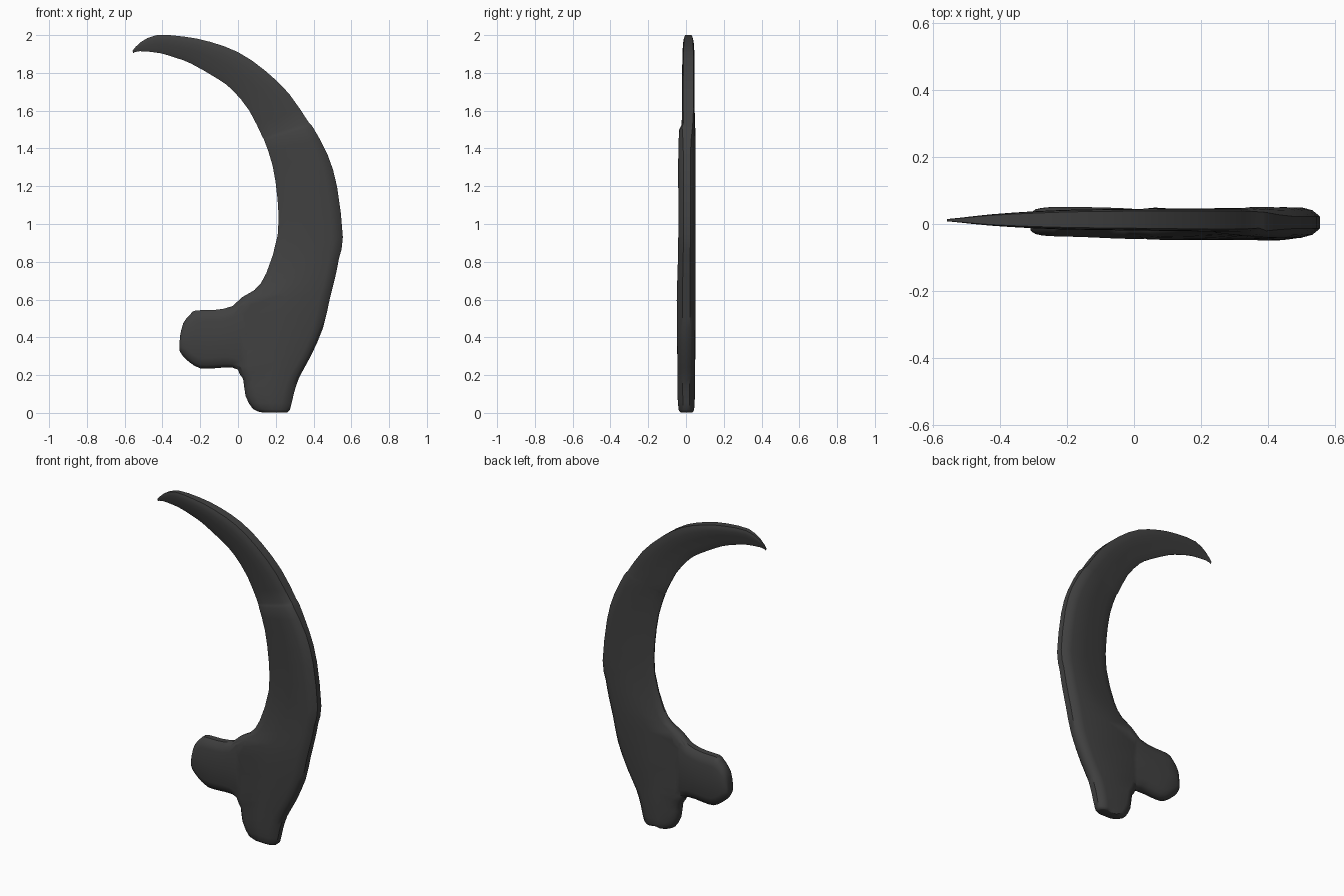
import bpy
import bmesh
from mathutils import Vector

default = bpy.data.objects.get("Cube")
if default:
    bpy.data.objects.remove(default, do_unlink=True)

# Single dark horn colour
horn = bpy.data.materials.new("dark horn")
horn.use_nodes = True
colour = (0.052, 0.052, 0.052, 1.0)
horn.diffuse_color = colour
bsdf = horn.node_tree.nodes["Principled BSDF"]
bsdf.inputs["Base Color"].default_value = colour
bsdf.inputs["Roughness"].default_value = 0.8


def ramp(value, start, end):
    return min(1, max(0, (value - start) / (end - start)))


def mix(a, b, t):
    return a + (b - a) * t


def section(row, valley):
    """Cross-section: wedge towards the inner edge, ridge near the outer one."""
    ax, az, bx, bz, front, back = row
    a, b = Vector((ax, 0, az)), Vector((bx, 0, bz))
    across = (b - a).normalized()
    width = (b - a).length
    soft = min(0.055, width * 0.25)
    middle, half = (front + back) / 2, (back - front) / 2
    wedge = ramp(az, 0.45, 0.8)
    upper = ramp(az, 1.35, 1.5)
    rim = mix(0.4, 0.8, upper)
    shoulder = mix(0.8, 0.95, upper)
    edge = mix(0.3, 0.08, wedge)
    # distance from the inner edge, front share, back share of half thickness
    profile = [
        (0, edge, edge),
        (soft * 0.35, mix(0.74, 0.28, wedge), mix(0.74, 0.25, wedge)),
        (soft, mix(1, 0.5, wedge), mix(1, 0.43, wedge)),
        (width * 0.5, mix(1, 0.84, wedge), mix(1 - valley, 0.7, wedge)),
        (width - soft, 1, 1),
        (width - soft * 0.4, shoulder, shoulder),
        (width, rim, rim),
    ]
    ring = [(d, -f) for d, f, _ in profile]
    ring += [(d, k) for d, _, k in reversed(profile)]
    return [a + across * d + Vector((0, middle + half * h, 0)) for d, h in ring]


def refine(rows):
    """Insert a smooth in-between row between each pair of rows."""
    result = []
    for i in range(len(rows) - 1):
        before, after = rows[max(i - 1, 0)], rows[min(i + 2, len(rows) - 1)]
        result.append(rows[i])
        result.append([(9 * (p + q) - o - r) / 16 for o, p, q, r
                       in zip(before, rows[i], rows[i + 1], after)])
    return result + [rows[-1]]


def loft(name, rows, valley):
    """Skin a closed solid through a list of cross-sections."""
    bm = bmesh.new()
    rings = [[bm.verts.new(p) for p in section(row, valley)]
             for row in refine(rows)]
    for low, high in zip(rings, rings[1:]):
        for i in range(len(low)):
            j = (i + 1) % len(low)
            bm.faces.new((low[i], low[j], high[j], high[i]))
    bm.faces.new(rings[0])
    bm.faces.new(rings[-1])
    bmesh.ops.recalc_face_normals(bm, faces=bm.faces)
    mesh = bpy.data.meshes.new(name)
    bm.to_mesh(mesh)
    bm.free()
    mesh.materials.append(horn)
    obj = bpy.data.objects.new(name, mesh)
    bpy.context.collection.objects.link(obj)
    return obj


# Toe and curved blade: inner edge x z, outer edge x z, front y, back y
claw = loft("claw", [
    (.13, .002, .255, .002, -.026, .032),
    (.08, .02, .275, .016, -.039, .043),
    (.04, .09, .295, .1, -.045, .047),
    (.027, .18, .325, .19, -.046, .048),
    (-.005, .24, .385, .3, -.046, .048),
    (.01, .4, .45, .45, -.047, .049),
    (-.03, .565, .485, .6, -.049, .05),
    (.087, .65, .515, .72, -.046, .05),
    (.15, .74, .535, .82, -.043, .05),
    (.21, .94, .555, .93, -.041, .05),
    (.21, 1.125, .525, 1.195, -.041, .05),
    (.183, 1.31, .475, 1.365, -.041, .05),
    (.14, 1.44, .395, 1.515, -.036, .05),
    (.13, 1.46, .373, 1.54, -.023, .047),
    (.06, 1.6, .27, 1.69, -.022, .046),
    (-.03, 1.71, .14, 1.815, -.021, .046),
    (-.11, 1.77, 0, 1.91, -.019, .045),
    (-.25, 1.85, -.15, 1.965, -.017, .043),
    (-.33, 1.88, -.285, 1.992, -.013, .038),
    (-.415, 1.905, -.43, 2, -.005, .029),
    (-.52, 1.915, -.515, 1.963, .004, .019),
    (-.555, 1.905, -.558, 1.918, .008, .015),
], 0.3)

# Rounded heel knob, sinking into the blade on its right end
heel = loft("heel", [
    (-.31, .33, -.308, .4, -.018, .03),
    (-.295, .305, -.29, .475, -.03, .044),
    (-.257, .268, -.25, .525, -.036, .05),
    (-.2, .236, -.22, .543, -.037, .051),
    (-.125, .236, -.125, .545, -.04, .05),
    (-.03, .24, -.03, .565, -.044, .047),
    (.06, .21, .06, .63, -.043, .04),
    (.17, .24, .17, .7, -.028, .025),
], 0)

# Merge the heel into the claw
bpy.context.view_layer.objects.active = claw
union = claw.modifiers.new("merge heel", 'BOOLEAN')
union.operation = 'UNION'
union.solver = 'EXACT'
union.object = heel
bpy.ops.object.modifier_apply(modifier=union.name)
bpy.data.objects.remove(heel, do_unlink=True)

# Smooth surface, crisp creases
bpy.ops.object.select_all(action='DESELECT')
claw.select_set(True)
bpy.ops.object.shade_smooth_by_angle(angle=0.8)
